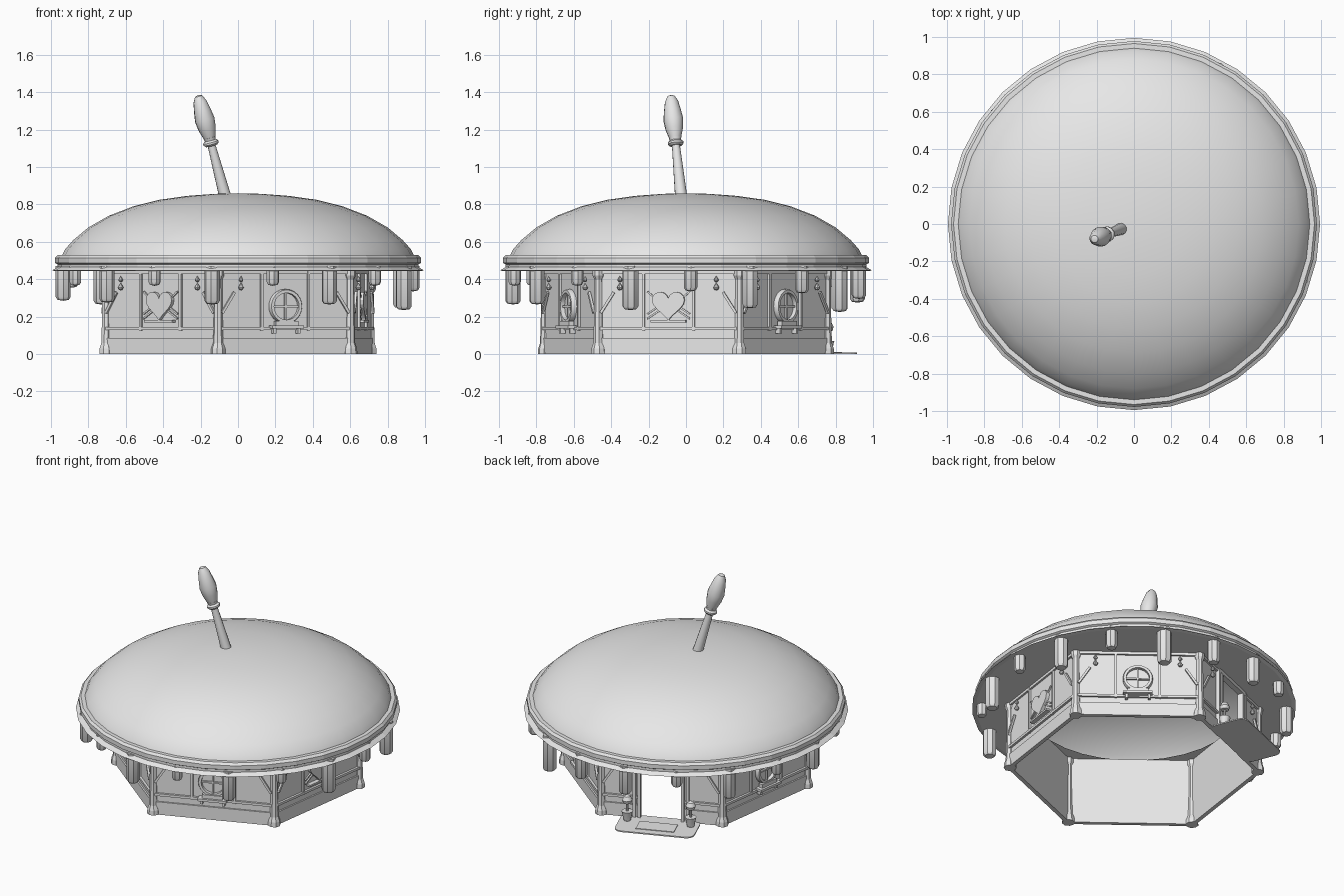
import bpy, bmesh, math
from mathutils import Matrix, Vector

cube = bpy.data.objects.get("Cube")
if cube:
    bpy.data.objects.remove(cube, do_unlink=True)

GREY = (0.8, 0.8, 0.8, 1)
mat = bpy.data.materials.new("plain grey")
mat.use_nodes = True
mat.diffuse_color = GREY
mat.node_tree.nodes["Principled BSDF"].inputs["Base Color"].default_value = GREY

RADIUS = 0.77                              # hexagon corner radius
APO = RADIUS * math.cos(math.pi / 6)       # distance to wall plane
TOP = 0.45


def finish(bm, name, matrix=Matrix(), smooth=False):
    bmesh.ops.recalc_face_normals(bm, faces=bm.faces)
    mesh = bpy.data.meshes.new(name)
    bm.to_mesh(mesh)
    bm.free()
    if smooth:
        mesh.shade_smooth()
        mesh.set_sharp_from_angle(angle=math.radians(35))
    mesh.materials.append(mat)
    obj = bpy.data.objects.new(name, mesh)
    obj.matrix_world = matrix
    bpy.context.collection.objects.link(obj)
    return obj


def turn(degrees):
    return Matrix.Rotation(math.radians(degrees), 4, 'Z')


def box(name, centre, size, matrix=Matrix()):
    bm = bmesh.new()
    bmesh.ops.create_cube(bm, size=1)
    bmesh.ops.scale(bm, vec=size, verts=bm.verts)
    bmesh.ops.translate(bm, vec=centre, verts=bm.verts)
    return finish(bm, name, matrix)


def bar(name, start, end, width, matrix):
    start, end = Vector(start), Vector(end)
    aim = (end - start).to_track_quat('Z', 'Y').to_matrix().to_4x4()
    place = matrix @ Matrix.Translation((start + end) / 2) @ aim
    return box(name, (0, 0, 0), (width, width, (end - start).length), place)


def lathe(name, profile, sides, matrix=Matrix(), smooth=True):
    bm = bmesh.new()
    verts = [bm.verts.new((r, 0, z)) for r, z in profile]
    edges = [bm.edges.new(pair) for pair in zip(verts, verts[1:])]
    bmesh.ops.spin(bm, geom=verts + edges, cent=(0, 0, 0), axis=(0, 0, 1),
                   angle=math.tau, steps=sides, use_duplicate=False)
    bmesh.ops.remove_doubles(bm, verts=bm.verts, dist=0.0002)
    return finish(bm, name, matrix, smooth)


def plate(name, outline, depth, matrix):
    """Outline in (tangent, height), pushed out along the wall normal."""
    bm = bmesh.new()
    face = bm.faces.new([bm.verts.new((0, y, z)) for y, z in outline])
    out = bmesh.ops.extrude_face_region(bm, geom=[face])
    moved = [v for v in out["geom"] if isinstance(v, bmesh.types.BMVert)]
    bmesh.ops.translate(bm, vec=(depth, 0, 0), verts=moved)
    return finish(bm, name, matrix)


# Domed roof with banded rim and soffit
dome = [(0, 0.86), (0.12, 0.857), (0.27, 0.846), (0.42, 0.825), (0.56, 0.79),
        (0.69, 0.74), (0.80, 0.677), (0.88, 0.61), (0.925, 0.56), (0.94, 0.53)]
lathe("roof_dome", dome, 32)
lathe("roof_rim", [(0.94, 0.53), (0.965, 0.53), (0.978, 0.515), (0.978, 0.487),
                   (0.965, 0.48), (0.965, 0.465), (0.995, 0.447), (0.97, 0.443),
                   (0.66, 0.45)], 32, smooth=False)

# Tilted stick with collar and bulb
axis = Vector((-0.145, -0.055, 0.545))
tilt = Matrix.Translation((-0.068, -0.026, 0.84)) @ axis.to_track_quat('Z', 'Y').to_matrix().to_4x4()
lathe("stick_shaft", [(0, 0), (0.033, 0), (0.021, 0.3), (0, 0.3)], 12, tilt)
lathe("stick_collar", [(0, 0.285), (0.032, 0.285), (0.042, 0.295), (0.042, 0.305),
                       (0.03, 0.315), (0.034, 0.33), (0, 0.335)], 12, tilt)
lathe("stick_bulb", [(0, 0.325), (0.033, 0.33), (0.048, 0.38), (0.054, 0.43),
                     (0.046, 0.48), (0.036, 0.53), (0.02, 0.56), (0, 0.567)], 12, tilt)

# Drips hanging around the rim, alternating long and short
lengths = [0.11, 0.20, 0.12, 0.22, 0.15, 0.17, 0.09, 0.18, 0.09,
           0.16, 0.08, 0.17, 0.08, 0.18, 0.08, 0.18, 0.08, 0.21]
for i, length in enumerate(lengths):
    r = 0.027 + 0.08 * length
    spot = turn(1.5 + 20 * i) @ Matrix.Translation((0.935, 0, TOP))
    lathe("roof_drip", [(0, 0.02), (r, 0.02), (r, 0.015 - length), (r * 0.75, -length),
                        (0, -length - 0.005)], 8, spot)

# Corner posts
for i in range(6):
    spot = turn(-98 + 60 * i) @ Matrix.Translation((RADIUS - 0.01, 0, 0))
    lathe("corner_post", [(0, 0), (0.04, 0), (0.038, 0.03), (0.028, 0.06), (0.024, 0.2),
                          (0.022, 0.40), (0.032, 0.42), (0.032, TOP), (0, TOP)], 8, spot, False)


def wall_trim(m, half_open):
    """Plinth, rails, braces and bead drops on both halves of one wall."""
    end = RADIUS / 2 - 0.01
    for s in (-1, 1):
        mid, width = s * (end + half_open) / 2, end - half_open
        box("wall_panel", (APO - 0.01, mid, TOP / 2), (0.016, width, TOP), m)
        box("wall_plinth", (APO, mid, 0.043), (0.016, width, 0.086), m)
        box("wall_rail", (APO + 0.004, mid, 0.136), (0.018, width, 0.016), m)
        box("wall_top_beam", (APO + 0.002, mid, 0.438), (0.018, width, 0.018), m)
        bar("corner_brace", (APO + 0.012, s * 0.365, 0.22),
            (APO + 0.012, s * 0.295, 0.33), 0.014, m)
        for z, r in ((0.40, 0.013), (0.36, 0.016)):
            spot = m @ Matrix.Translation((APO + 0.02, s * 0.26, z))
            lathe("bead_drop", [(0, 1.4 * r), (0.6 * r, 0.5 * r), (r, -0.3 * r),
                                (0.6 * r, -r), (0, -1.2 * r)], 8, spot)


def slats(m):
    for s in (-1, 1):
        box("wall_slat", (APO + 0.004, s * 0.135, 0.285), (0.016, 0.014, 0.32), m)


def round_window(m):
    hub = m @ Matrix.Translation((APO, 0, 0.255)) @ Matrix.Rotation(math.pi / 2, 4, 'Y')
    lathe("window_frame", [(0.072, 0), (0.072, 0.028), (0.088, 0.028), (0.092, 0.02),
                           (0.092, 0)], 24, hub)
    lathe("window_pane", [(0, 0.004), (0.074, 0.004)], 24, hub)
    box("window_mullion", (APO + 0.01, 0, 0.255), (0.014, 0.01, 0.15), m)
    box("window_transom", (APO + 0.01, 0, 0.255), (0.014, 0.15, 0.01), m)
    box("window_sill", (APO + 0.025, 0, 0.145), (0.05, 0.18, 0.016), m)
    box("window_box", (APO + 0.02, 0, 0.165), (0.03, 0.13, 0.025), m)
    for s in (-1, 1):
        box("sill_bracket", (APO + 0.018, s * 0.07, 0.128), (0.03, 0.016, 0.035), m)


def heart_panel(m):
    outline = []
    for k in range(28):
        a = math.tau * k / 28
        h = 13 * math.cos(a) - 5 * math.cos(2 * a) - 2 * math.cos(3 * a) - math.cos(4 * a)
        outline.append((0.088 * math.sin(a) ** 3, 0.267 + 0.0055 * h))
    plate("heart", outline, 0.022, m @ Matrix.Translation((APO, 0, 0)))
    box("heart_shelf", (APO + 0.012, 0, 0.175), (0.03, 0.19, 0.012), m)
    for s in (-1, 1):
        for low in (0.19, 0.215):
            bar("heart_ray", (APO + 0.006, s * 0.115, low),
                (APO + 0.006, s * 0.045, low + 0.045), 0.009, m)
        bar("heart_upper_ray", (APO + 0.006, s * 0.08, 0.305),
            (APO + 0.006, s * 0.115, 0.335), 0.009, m)


def doorway(m):
    for s in (-1, 1):
        for offset in (0.137, 0.168):
            box("door_jamb", (APO + 0.005, s * offset, 0.22), (0.036, 0.018, 0.44), m)
        spot = m @ Matrix.Translation((APO + 0.07, s * 0.2, 0))
        lathe("door_pot", [(0, 0.008), (0.022, 0.008), (0.033, 0.06), (0.036, 0.07),
                           (0, 0.07)], 10, spot)
        lathe("pot_stem", [(0.008, 0.06), (0.008, 0.13)], 8, spot)
        lathe("pot_plant", [(0, 0.18), (0.02, 0.17), (0.032, 0.145), (0.026, 0.125),
                            (0, 0.12)], 10, spot)
    box("door_lintel", (APO + 0.005, 0, 0.436), (0.036, 0.34, 0.024), m)
    # Doorstep mat with rounded outer corners
    bm = bmesh.new()
    bmesh.ops.create_cube(bm, size=1)
    bmesh.ops.scale(bm, vec=(0.25, 0.5, 0.008), verts=bm.verts)
    corners = [e for e in bm.edges if abs(e.verts[0].co.z - e.verts[1].co.z) > 0.001]
    bmesh.ops.bevel(bm, geom=corners, offset=0.05, segments=4, profile=0.5, affect='EDGES')
    finish(bm, "door_mat", m @ Matrix.Translation((APO + 0.11, 0, 0.004)))
    box("mat_inset", (APO + 0.13, 0, 0.009), (0.11, 0.24, 0.006), m)


# Six walls: round windows, hearts and the rear doorway
for angle, detail in ((-68, round_window), (52, round_window), (172, round_window),
                      (-8, heart_panel), (-128, heart_panel), (112, doorway)):
    m = turn(angle)
    wall_trim(m, 0.13 if detail is doorway else 0)
    if detail is not doorway:
        slats(m)
    detail(m)
